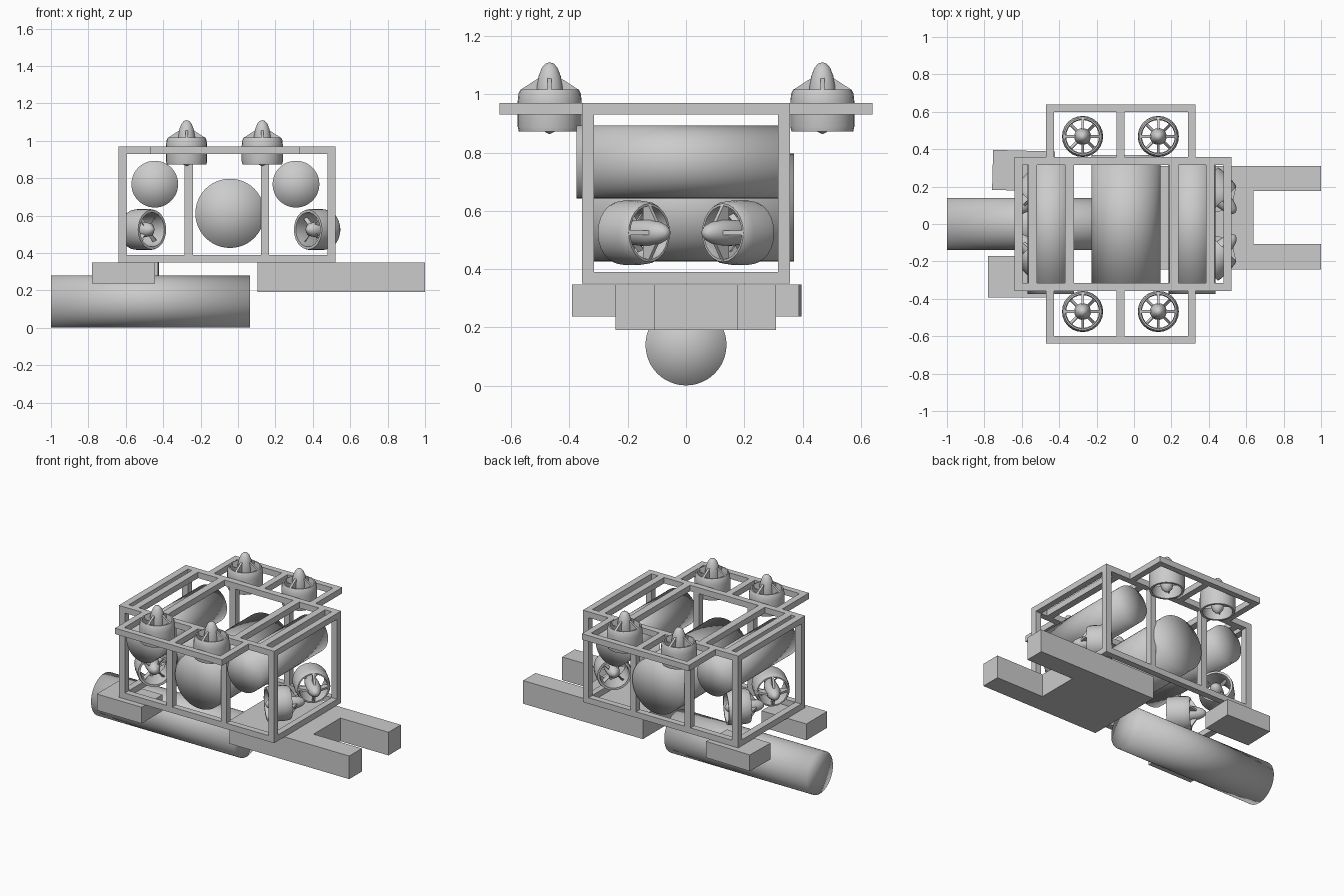
import bpy, bmesh, math
from mathutils import Vector, Matrix

if "Cube" in bpy.data.objects:
    bpy.data.objects.remove(bpy.data.objects["Cube"])


def add_object(name, bm, smooth_angle=None):
    bmesh.ops.recalc_face_normals(bm, faces=bm.faces)
    me = bpy.data.meshes.new(name)
    bm.to_mesh(me)
    bm.free()
    if smooth_angle:
        me.shade_smooth()
        if smooth_angle < 180:
            me.set_sharp_from_angle(angle=math.radians(smooth_angle))
    ob = bpy.data.objects.new(name, me)
    bpy.context.collection.objects.link(ob)
    return ob


def add_box(bm, x, y, z, turn=0):
    """Box spanning the three (min, max) ranges."""
    size = [b - a for a, b in (x, y, z)]
    mid = [(a + b) / 2 for a, b in (x, y, z)]
    m = Matrix.Translation(mid) @ Matrix.Rotation(turn, 4, 'Z') @ Matrix.Diagonal((*size, 1))
    bmesh.ops.create_cube(bm, size=1, matrix=m)


def box(name, x, y, z, turn=0):
    bm = bmesh.new()
    add_box(bm, x, y, z, turn)
    return add_object(name, bm)


def tank(name, start, end, radius):
    """Cylinder with softly shaded caps."""
    a, b = Vector(start), Vector(end)
    bm = bmesh.new()
    m = Matrix.Translation((a + b) / 2) @ (b - a).to_track_quat('Z', 'Y').to_matrix().to_4x4()
    bmesh.ops.create_cone(bm, cap_ends=True, cap_tris=True, segments=48, radius1=radius,
                          radius2=radius, depth=(b - a).length, matrix=m)
    return add_object(name, bm, 180)


def lathe(bm, profile, closed, steps=24):
    verts = [bm.verts.new((r, 0, z)) for r, z in profile]
    pairs = list(zip(verts, verts[1:] + verts[:1] if closed else verts[1:]))
    edges = [bm.edges.new(p) for p in pairs]
    bmesh.ops.spin(bm, geom=verts + edges, cent=(0, 0, 0), axis=(0, 0, 1),
                   angle=math.tau, steps=steps, use_merge=True)
    bmesh.ops.remove_doubles(bm, verts=bm.verts, dist=1e-4)


# Thruster: duct, nacelle, sloping struts and propeller blades
def thruster_mesh():
    bm = bmesh.new()
    lathe(bm, [(.100, .072), (.107, .058), (.110, .030), (.110, -.055), (.106, -.072),
               (.092, -.072), (.088, -.03), (.088, .05), (.092, .072)], True)
    lathe(bm, [(0, .165), (.014, .161), (.027, .146), (.038, .118), (.045, .08), (.045, .03),
               (.040, -.02), (.034, -.055), (.016, -.074), (0, -.082)], False)
    for i in range(4):
        rot = Matrix.Rotation(i * math.pi / 2, 4, 'Z')
        sides = [[bm.verts.new(rot @ Vector((r, t, z))) for r, z in
                  ((.036, .112), (.098, .072), (.098, .048), (.036, .048))] for t in (-.007, .007)]
        bm.faces.new(sides[0])
        bm.faces.new(sides[1][::-1])
        for k in range(4):
            n = (k + 1) % 4
            bm.faces.new((sides[0][k], sides[0][n], sides[1][n], sides[1][k]))
        blade = (Matrix.Rotation((i + .5) * math.pi / 2, 4, 'Z') @ Matrix.Translation((.06, 0, -.03))
                 @ Matrix.Rotation(math.radians(55), 4, 'X') @ Matrix.Diagonal((.052, .022, .005, 1)))
        bmesh.ops.create_cube(bm, size=1, matrix=blade)
    return add_object("vertical_thruster", bm, 40)


def place_thruster(ob, name, loc, axis):
    ob.name = name
    ob.rotation_mode = 'QUATERNION'
    ob.rotation_quaternion = Vector(axis).to_track_quat('Z', 'Y') if axis[0] else (1, 0, 0, 0)
    ob.location = loc


master = thruster_mesh()
spots = [("vertical_thruster", (x, s * .468, .945), (0, 0, 1)) for x in (-.275, .13) for s in (-1, 1)]
spots += [("vectored_thruster", (x, s * .177, .525), (d, -s, 0))
          for x, d in ((-.51, -1), (.425, 1)) for s in (-1, 1)]
for i, (name, loc, axis) in enumerate(spots):
    ob = master
    if i:
        ob = master.copy()
        bpy.context.collection.objects.link(ob)
    place_thruster(ob, name, loc, axis)

# Main frame: posts, long rails and cross bars
bm = bmesh.new()
low, high = (.35, .39), (.93, .97)
ends = ((-.64, -.595), (.478, .52))
for y in ((-.357, -.315), (.315, .357)):
    for x in ends:
        add_box(bm, x, y, (.35, .97))
    for x in ((-.285, -.24), (.122, .165)):
        add_box(bm, x, y, (.39, .93))
    for z in (low, high):
        add_box(bm, (-.595, .478), y, z)
for x in ends:
    for z in (low, high):
        add_box(bm, x, (-.315, .315), z)
for x in ((-.565, -.518), (-.368, -.32), (.19, .237), (.384, .43)):
    add_box(bm, x, (-.315, .315), high)
add_object("main_frame", bm)

# Outriggers carrying the vertical thrusters
for side in (-1, 1):
    bm = bmesh.new()
    span = sorted((side * .357, side * .60))
    for x in ((-.47, -.428), (-.093, -.05), (.288, .33)):
        add_box(bm, x, span, high)
    add_box(bm, (-.47, .33), sorted((side * .60, side * .64)), high)
    add_object("outrigger_frame", bm)

# Tanks inside and below the frame
tank("left_float", (-.445, -.375, .768), (-.445, .34, .768), .125)
tank("right_float", (.31, -.375, .768), (.31, .34, .768), .125)
tank("main_pressure_hull", (-.043, -.345, .612), (-.043, .37, .612), .185)
tank("lower_tank", (-1, 0, .14), (.065, 0, .14), .139)

# Forked front plate
bm = bmesh.new()
outline = [(.105, -.242), (1, -.242), (1, -.108), (.64, -.108),
           (.64, .177), (1, .177), (1, .309), (.105, .309)]
face = bm.faces.new([bm.verts.new((x, y, .192)) for x, y in outline])
up = bmesh.ops.extrude_face_region(bm, geom=[face])
bmesh.ops.translate(bm, vec=(0, 0, .156),
                    verts=[v for v in up["geom"] if isinstance(v, bmesh.types.BMVert)])
add_object("gripper_fork", bm)

# Rear blocks under the frame
box("front_rear_block", (-.78, -.445), (-.392, -.17), (.238, .348))
box("back_rear_block", (-.756, -.424), (.178, .392), (.238, .348), math.radians(-1.5))
